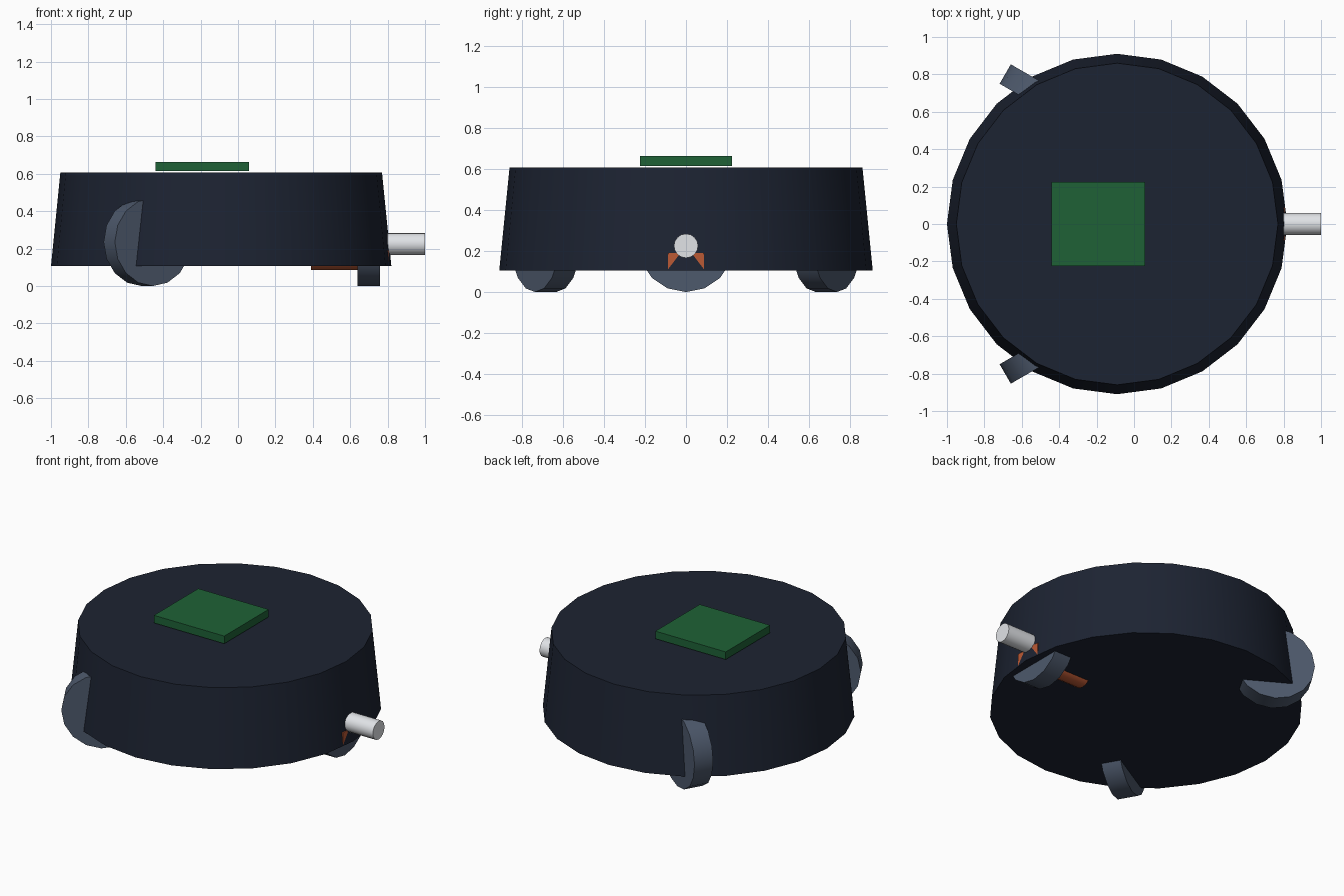
import bpy
import math
from mathutils import Vector

if "Cube" in bpy.data.objects:
    bpy.data.objects.remove(bpy.data.objects["Cube"])

CX = -0.09  # hull axis


def material(name, rgb):
    m = bpy.data.materials.new(name)
    m.diffuse_color = (*rgb, 1)
    m.use_nodes = True
    m.node_tree.nodes["Principled BSDF"].inputs["Base Color"].default_value = m.diffuse_color
    return m


navy = material("navy_shell", (0.012, 0.017, 0.032))
slate = material("slate_rubber", (0.075, 0.1, 0.15))
green = material("green_board", (0.013, 0.12, 0.037))
silver = material("silver_metal", (0.75, 0.77, 0.8))
copper = material("copper_orange", (0.5, 0.1, 0.035))


def finish(name, mat, smooth=False):
    ob = bpy.context.object
    ob.name = name
    ob.data.materials.append(mat)
    if smooth:
        bpy.ops.object.shade_smooth_by_angle(angle=math.radians(30))
    return ob


def box(name, lo, hi, mat):
    lo, hi = Vector(lo), Vector(hi)
    bpy.ops.mesh.primitive_cube_add(size=1, location=(lo + hi) / 2)
    bpy.context.object.scale = hi - lo
    bpy.ops.object.transform_apply(location=False, rotation=False, scale=True)
    return finish(name, mat)


def rod(name, centre, radius, length, sides, mat, yaw=0):
    """Horizontal cylinder whose axis is x turned by yaw."""
    bpy.ops.mesh.primitive_cylinder_add(
        vertices=sides, radius=radius, depth=length, location=centre,
        rotation=(0, math.pi / 2, yaw))
    return finish(name, mat, True)


# Tapered round hull
bpy.ops.mesh.primitive_cone_add(vertices=24, radius1=0.91, radius2=0.86,
                                depth=0.5, location=(CX, 0, 0.356))
finish("hull", navy, True)

# Three wheels spaced evenly; rear axles are splayed the opposite way
for name, deg in (("front_wheel", 0), ("rear_left_wheel", 120), ("rear_right_wheel", 240)):
    a = math.radians(deg)
    rod(name, (CX + 0.79 * math.cos(a), 0.79 * math.sin(a), 0.235),
        0.235, 0.12, 16, slate, -a)

# Circuit board floating just above the lid
box("circuit_board", (-0.44, -0.225, 0.615), (0.06, 0.225, 0.664), green)

# Ball kicker with its bracket and the motor showing under the hull
rod("kicker_rod", (0.8, 0, 0.225), 0.059, 0.4, 16, silver)
box("kicker_bracket", (0.7, -0.088, 0.108), (0.808, 0.088, 0.19), copper)
rod("kicker_motor", (0.525, 0, 0.16), 0.075, 0.27, 16, copper)
